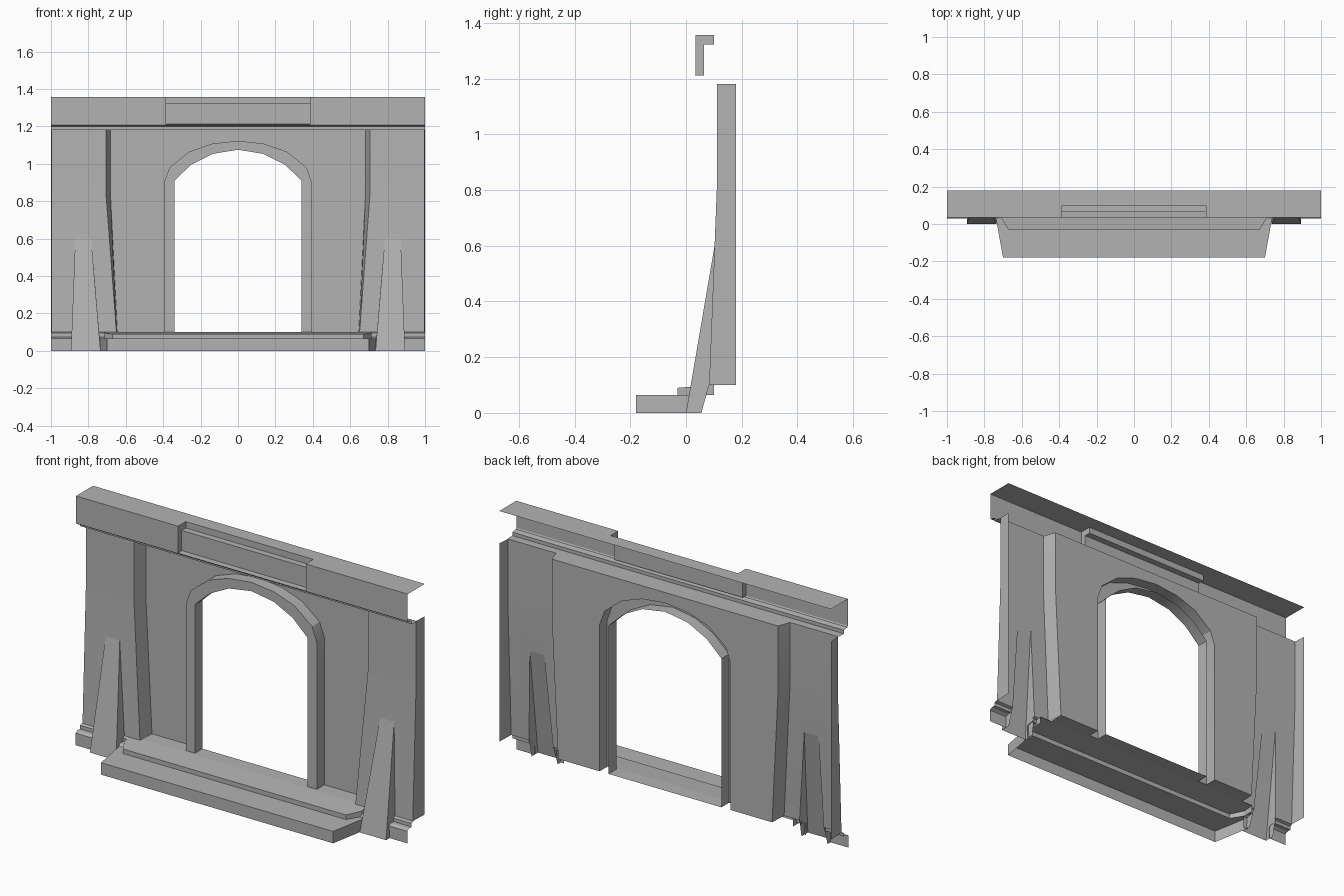
import bpy, bmesh, math
from mathutils import Vector

if "Cube" in bpy.data.objects:
    bpy.data.objects.remove(bpy.data.objects["Cube"])

# Mid-grey stone
stone = bpy.data.materials.new("stone")
stone.diffuse_color = (0.45, 0.45, 0.45, 1)
stone.use_nodes = True
stone.node_tree.nodes["Principled BSDF"].inputs["Base Color"].default_value = stone.diffuse_color


def make(name, faces):
    """Sheet object from lists of corner points, facing front/up, mirrored in x."""
    bm = bmesh.new()
    for f in faces:
        bm.faces.new([bm.verts.new(p) for p in f])
    bmesh.ops.remove_doubles(bm, verts=bm.verts, dist=0.0005)
    bmesh.ops.recalc_face_normals(bm, faces=bm.faces)
    bm.normal_update()
    facing = sum((f.normal * f.calc_area()).dot(Vector((0, -1, 0.5))) for f in bm.faces)
    if facing < 0:
        bmesh.ops.reverse_faces(bm, faces=bm.faces)
    me = bpy.data.meshes.new(name)
    bm.to_mesh(me)
    bm.free()
    me.materials.append(stone)
    me.shade_smooth()
    me.set_sharp_from_angle(angle=math.radians(25))
    ob = bpy.data.objects.new(name, me)
    bpy.context.collection.objects.link(ob)
    m = ob.modifiers.new("mirror", 'MIRROR')
    m.merge_threshold = 0.0005
    return ob


def loft(rows):
    """Quads between successive rows of points."""
    return [(a[i], a[i + 1], b[i + 1], b[i])
            for a, b in zip(rows, rows[1:]) for i in range(len(a) - 1)]


def sweep(profile, x0, x1):
    """Run a (y, z) profile along x."""
    return loft([[(x0, y, z) for y, z in profile], [(x1, y, z) for y, z in profile]])


BACK, FRAME = 0.18, 0.115
TOP, BEND, SILL = 1.18, 0.84, 0.10


def wing_y(z):
    """Depth of the flared wing face at height z."""
    return 0.083 + 0.029 * min(1, (z - SILL) / (BEND - SILL))


# Arch outlines (x, z), right half from floor to crown
outer = [(0.395, SILL), (0.395, 0.90), (0.366, 0.98), (0.26, 1.065), (0.14, 1.107), (0, 1.123)]
inner = [(0.34, SILL), (0.34, 0.91), (0.325, 0.925), (0.25, 0.995), (0.136, 1.053), (0, 1.075)]

# Recessed centre wall with the doorway cut out
edge = [(0, TOP), (0.682, TOP), (0.682, BEND), (0.645, SILL)]
make("centre_wall", [[(x, BACK, z) for x, z in edge + outer]])

# Raised door surround: outer return, front face, inner reveal
make("door_frame", loft([[(x, y, z) for x, z in c] for c, y in
     ((outer, BACK), (outer, FRAME), (inner, FRAME), (inner, BACK))]))

# Side wings standing forward of the centre wall, open behind the buttress
levels = [(TOP, 0.682, 0.706), (BEND, 0.682, 0.706), (SILL, 0.645, 0.65)]
inside = loft([[(xb, BACK, z), (xf, wing_y(z), z)] for z, xb, xf in levels])
outside = loft([[(0.996, wing_y(z), z), (1, BACK, z)] for z, _, _ in levels])
upper = [(0.706, TOP), (0.706, BEND), (0.996, BEND), (0.996, TOP)]
lower = [(0.706, BEND), (0.65, SILL), (0.743, SILL), (0.785, 0.6),
         (0.87, 0.6), (0.889, SILL), (0.996, SILL), (0.996, BEND)]
make("side_wing", inside + outside
     + [[(x, wing_y(z), z) for x, z in face] for face in (upper, lower)])

# Tapered hollow buttresses
tip = wing_y(0.6)
make("buttress", [
    [(0.785, tip, 0.6), (0.735, 0, 0), (0.893, 0, 0), (0.87, tip, 0.6)],
    [(0.785, tip, 0.6), (0.735, 0, 0), (0.735, 0.055, 0), (0.743, 0.083, 0.1)],
    [(0.87, tip, 0.6), (0.893, 0, 0), (0.893, 0.055, 0), (0.889, 0.083, 0.1)]])

# Moulded plinth below the wings, either side of the buttress
mould = [(0.03, 0), (0.03, 0.066), (0.045, 0.075), (0.068, 0.075), (0.068, 0.094), (0.083, 0.1)]
make("plinth", sweep(mould, 0.889, 1) + sweep(mould, 0.715, 0.745))

# Lower step: riser and tread
low = [(0, -0.18), (0.70, -0.18), (0.738, 0.03)]
up = [(0, -0.03), (0.672, -0.03), (0.715, 0.04)]
make("lower_step", loft([[(x, y, 0) for x, y in low], [(x, y, 0.065) for x, y in low],
                         [(x, y, 0.065) for x, y in up]]))

# Upper step and door floor, notched round the door frame
up.append((0.715, 0.10))
h = [0.09, 0.09, 0.095, SILL]
floor = [(0, 0.10), (0.645, 0.10), (0.645, BACK), (0.395, BACK), (0.395, FRAME),
         (0.34, FRAME), (0.34, BACK), (0, BACK)]
make("upper_step", loft([[(x, y, 0.065) for x, y in up],
                         [(x, y, z) for (x, y), z in zip(up, h)],
                         [(x, 0.10, SILL) for x, y in up]])[:5]
     + [[(x, y, SILL) for x, y in floor]])

# Cornice: projecting ends, set-back middle panel and the cheeks between
RX, ZT, ZL = 0.385, 1.357, 1.322
bed = [(0.10, TOP), (0.068, TOP), (0.068, 1.199), (0.038, 1.204), (0.034, 1.21)]
end = bed + [(0.034, ZT), (0.10, ZT), (BACK, ZT)]
mid = bed + [(0.065, 1.212), (0.065, ZL), (0.10, ZL), (0.10, ZT), (BACK, ZT)]
cheek = [(0.034, 1.21), (0.034, ZT), (0.10, ZT), (0.10, ZL), (0.065, ZL), (0.065, 1.212)]
make("cornice", sweep(end, RX, 1) + sweep(mid, 0, RX) + [[(RX, y, z) for y, z in cheek]])

# Soffit joining the wall heads to the cornice
plan = [(0, 0.10), (1, 0.10), (0.996, 0.112), (0.706, 0.112), (0.682, BACK), (0, BACK)]
make("soffit", [[(x, y, TOP) for x, y in plan]])
